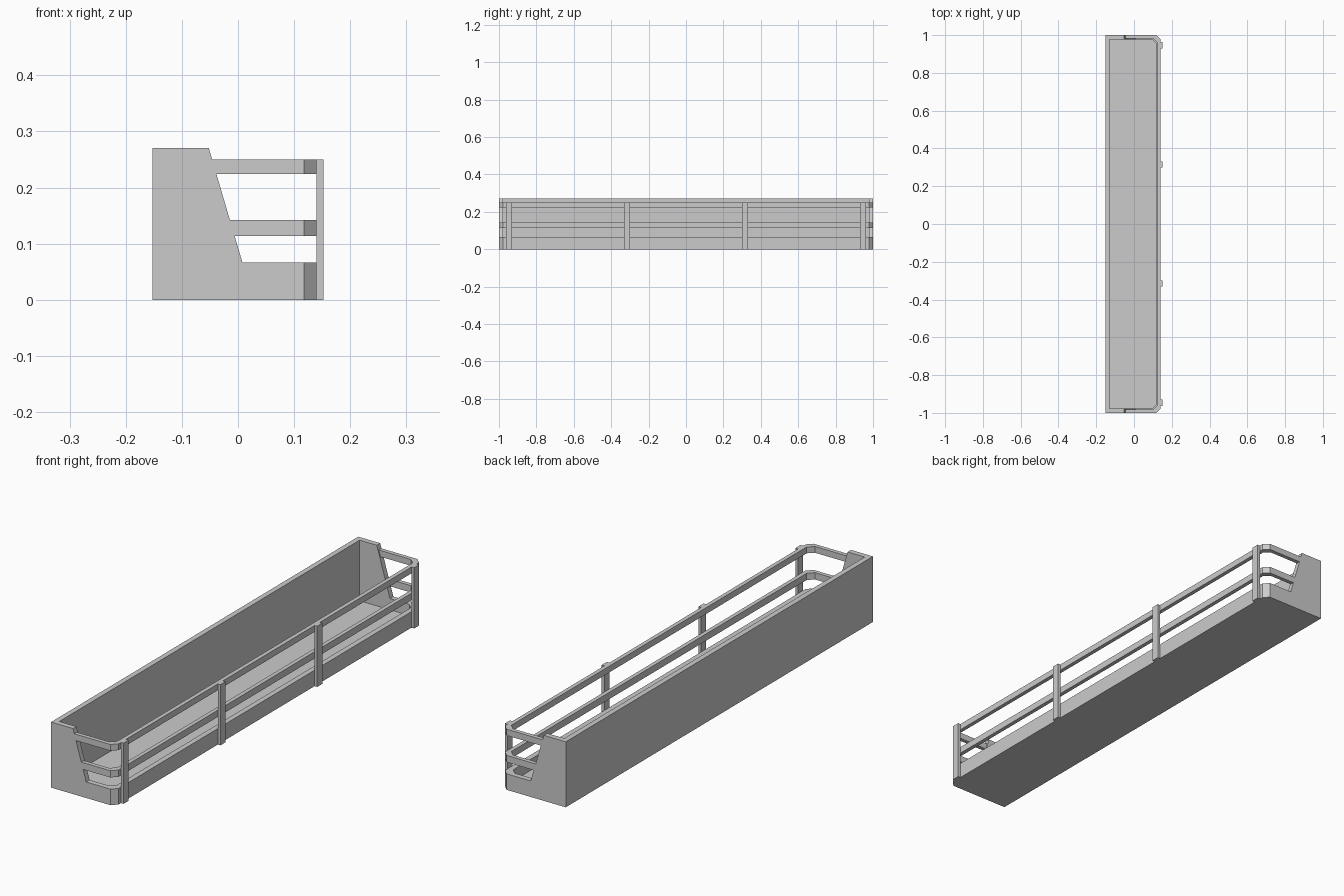
import bpy, bmesh

if "Cube" in bpy.data.objects:
    bpy.data.objects.remove(bpy.data.objects["Cube"])

X0, X1, Y1 = -0.152, 0.14, 1.0     # back, front of lip, half length
C = 0.022                          # corner chamfer
TOP, LIP, FLOOR = 0.27, 0.066, 0.02


def slope_x(z):
    """x of the slanted edge of the end panels at height z"""
    return -0.052 + (TOP - z) * 0.06 / (TOP - LIP)


def finish(name, bm):
    bmesh.ops.recalc_face_normals(bm, faces=bm.faces)
    me = bpy.data.meshes.new(name)
    bm.to_mesh(me)
    bm.free()
    ob = bpy.data.objects.new(name, me)
    bpy.context.collection.objects.link(ob)
    return ob


def mirrored(half):
    return half + [(x, -y) for x, y in reversed(half)]


def corner(t):
    """chamfered front corner, inset by t"""
    return [(X1 - t - C, Y1 - t), (X1 - t, Y1 - t - C)]


# Tray: back wall, slanted end panels, low front lip and floor
T = 0.022
mid = [slope_x(TOP), slope_x(LIP)]
outer = mirrored([(X0, Y1)] + [(x, Y1) for x in mid] + corner(0))
inner = mirrored([(X0 + T, Y1 - T)] + [(x, Y1 - T) for x in mid] + corner(T))
h = [TOP, TOP, LIP, LIP, LIP]
h += h[::-1]
bm = bmesh.new()
base = [bm.verts.new((x, y, 0)) for x, y in outer]
rim = [bm.verts.new((x, y, z)) for (x, y), z in zip(outer, h)]
rim_in = [bm.verts.new((x, y, z)) for (x, y), z in zip(inner, h)]
floor = [bm.verts.new((x, y, FLOOR)) for x, y in inner]
for a, b in ((base, rim), (rim, rim_in), (rim_in, floor)):
    for i in range(len(a)):
        j = (i + 1) % len(a)
        bm.faces.new((a[i], a[j], b[j], b[i]))
bm.faces.new(base)
bm.faces.new(floor)
finish("tray", bm)


# Rails: flat bars wrapping round the front, cut to meet the end panels
def rail(name, z0, z1, t=0.017):
    bm = bmesh.new()
    loops = []
    for inset, z in ((0, z0), (0, z1), (t, z1), (t, z0)):
        pts = mirrored([(slope_x(z), Y1 - inset)] + corner(inset))
        loops.append([bm.verts.new((x, y, z)) for x, y in pts])
    for k in range(4):
        a, b = loops[k], loops[(k + 1) % 4]
        for i in range(len(a) - 1):
            bm.faces.new((a[i], a[i + 1], b[i + 1], b[i]))
    for end in (0, -1):
        bm.faces.new([l[end] for l in loops])
    finish(name, bm)


rail("upper_rail", 0.224, 0.25)
rail("lower_rail", 0.114, 0.142)

# Upright posts on the front face
for n, y in enumerate((-0.946, -0.315, 0.315, 0.946)):
    bm = bmesh.new()
    bmesh.ops.create_cube(bm, size=1)
    bmesh.ops.scale(bm, vec=(0.012, 0.033, 0.25), verts=bm.verts)
    bmesh.ops.translate(bm, vec=(X1 + 0.006, y, 0.125), verts=bm.verts)
    finish(f"front_post_{n + 1}", bm)
